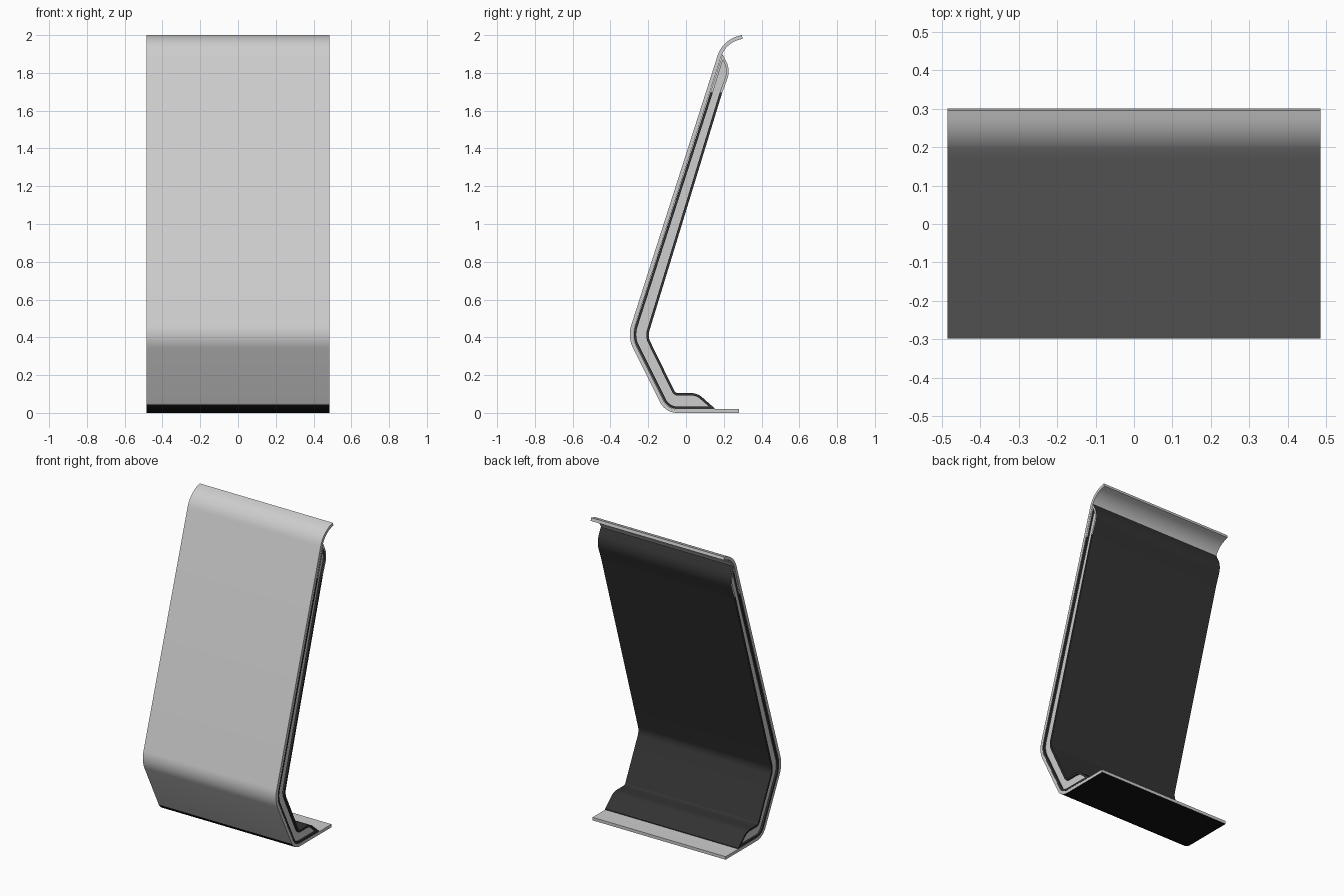
import bpy, bmesh, math
from mathutils import Vector

if "Cube" in bpy.data.objects:
    bpy.data.objects.remove(bpy.data.objects["Cube"])

W = 0.485  # half width


def material(name, rgb):
    m = bpy.data.materials.new(name)
    m.diffuse_color = (*rgb, 1)
    m.use_nodes = True
    m.node_tree.nodes["Principled BSDF"].inputs["Base Color"].default_value = m.diffuse_color
    return m


silver = material("silver grey", (0.61, 0.61, 0.61))
dark = material("dark grey", (0.033, 0.033, 0.033))
black = material("black", (0.006, 0.006, 0.006))


def rounded(pts, seg=10):
    """Replace each (y, z, radius) corner by an arc; radius 0 stays sharp."""
    out = []
    for i, (y, z, r) in enumerate(pts):
        p = Vector((y, z))
        if r == 0:
            out.append(p)
            continue
        a = (Vector(pts[i - 1][:2]) - p).normalized()
        b = (Vector(pts[i + 1][:2]) - p).normalized()
        half = a.angle(b) / 2
        centre = p + (a + b).normalized() * (r / math.sin(half))
        t = r / math.tan(half)
        s, e = p + a * t - centre, p + b * t - centre
        ang = s.angle_signed(e)
        for k in range(seg + 1):
            f = -ang * k / seg
            out.append(centre + Vector((s.x * math.cos(f) - s.y * math.sin(f),
                                        s.x * math.sin(f) + s.y * math.cos(f))))
    return out


def offset(pts, d, closed):
    """Shift a path to the right of its travel direction."""
    n, out = len(pts), []
    for i, p in enumerate(pts):
        dirs = []
        if closed or i > 0:
            dirs.append((p - pts[i - 1]).normalized())
        if closed or i < n - 1:
            dirs.append((pts[(i + 1) % n] - p).normalized())
        ns = [Vector((v.y, -v.x)) for v in dirs]
        m = sum(ns, Vector((0, 0))).normalized()
        out.append(p + m * (d / max(m.dot(ns[0]), 0.45)))
    return out


def finish(name, bm, mats):
    bmesh.ops.recalc_face_normals(bm, faces=bm.faces)
    me = bpy.data.meshes.new(name)
    bm.to_mesh(me)
    bm.free()
    for m in mats:
        me.materials.append(m)
    ob = bpy.data.objects.new(name, me)
    bpy.context.collection.objects.link(ob)
    bpy.ops.object.select_all(action='DESELECT')
    ob.select_set(True)
    bpy.context.view_layer.objects.active = ob
    bpy.ops.object.shade_smooth_by_angle(angle=math.radians(30))
    return ob


def band(outer, inner, closed):
    """Solid strip between two matching paths, spanning the full width."""
    bm = bmesh.new()
    rows = [[bm.verts.new((x, p.x, p.y)) for p in path]
            for x, path in ((-W, outer), (W, outer), (W, inner), (-W, inner))]
    n = len(outer)
    for i in range(n if closed else n - 1):
        j = (i + 1) % n
        for k in range(4):
            a, b = rows[k], rows[(k + 1) % 4]
            bm.faces.new((a[i], a[j], b[j], b[i]))
    if not closed:
        for i in (0, n - 1):
            bm.faces.new([r[i] for r in rows])
    bmesh.ops.recalc_face_normals(bm, faces=bm.faces)
    bm.normal_update()
    return bm


# Bent outer sheet: foot, kinked front, curled top lip, black underside
sheet = rounded([(0.28, 0, 0), (-0.1085, 0, 0.10), (-0.31, 0.402, 0.16),
                 (0.193, 1.972, 0.155), (0.295, 2.0, 0)])
bm = band(sheet, offset(sheet, 0.02, False), False)
for f in bm.faces:
    if f.normal.z < -0.4 and f.calc_center_median().z < 0.048:
        f.material_index = 1
finish("outer_sheet", bm, [silver, black])

# Body outline: front follows the sheet, back has a bulged top and a stepped base
front = offset([Vector(p) for p in ((0.28, 0), (-0.1085, 0), (-0.31, 0.402), (0.195, 1.972))],
               0.021, False)
c1, c2, c3 = front[1:]
on_front = lambda z: c2.x + (c3.x - c2.x) * (z - c2.y) / (c3.y - c2.y)
body = rounded([(0.15, 0.021, 0), (*c1, 0.08), (*c2, 0.14),
                (on_front(1.7), 1.7, 0), (on_front(1.9), 1.9, 0),
                (0.236, 1.815, 0.12), (0.190, 1.69, 0.15),
                (-0.203, 0.405, 0.08), (-0.056, 0.105, 0.02),
                (0.06, 0.105, 0.09), (0.15, 0.026, 0)])
inner = offset(body, 0.013, True)

# Dark casing, with silver side rims at the top bulge
bm = band(body, inner, True)
for f in bm.faces:
    if abs(f.normal.x) > 0.9 and f.calc_center_median().z > 1.7:
        f.material_index = 1
finish("back_casing", bm, [dark, silver])

# Silver side panels set slightly inside the casing
for name, x in (("left_side_panel", -W + 0.012), ("right_side_panel", W - 0.012)):
    bm = bmesh.new()
    face = bm.faces.new([bm.verts.new((x, p.x, p.y)) for p in inner])
    face.normal_update()
    ring = bmesh.ops.extrude_face_region(bm, geom=[face])
    for v in [g for g in ring["geom"] if isinstance(g, bmesh.types.BMVert)]:
        v.co.x -= math.copysign(0.008, x)
    finish(name, bm, [silver])
